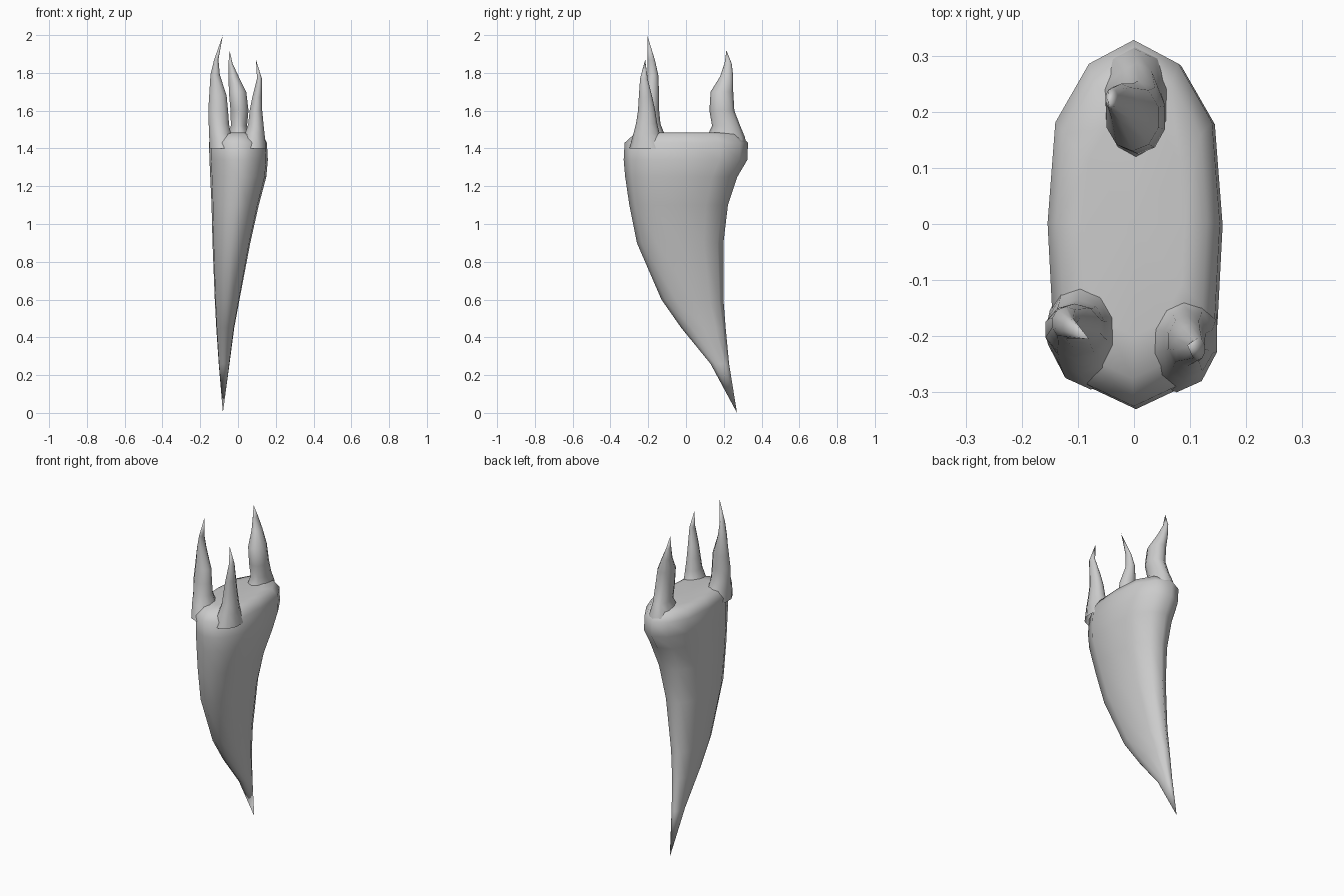
import bpy, bmesh, math

# Rounded-diamond outline of the flattened tapering body
HALF = [(0, 1), (.52, .87), (.91, .55), (1, 0), (.94, -.54), (.54, -.88), (0, -1)]
BODY = HALF + [(-x, y) for x, y in HALF[-2:0:-1]]
ROUND = [(math.sin(math.tau * i / 10), math.cos(math.tau * i / 10)) for i in range(10)]


def loft(name, outline, stations, start=None, end=None):
    """Skin rings given as (z, x_min, x_max, y_min, y_max); close with points."""
    bm = bmesh.new()
    rings = []
    for z, x0, x1, y0, y1 in stations:
        cx, cy, rx, ry = (x0 + x1) / 2, (y0 + y1) / 2, (x1 - x0) / 2, (y1 - y0) / 2
        rings.append([bm.verts.new((cx + rx * u, cy + ry * v, z)) for u, v in outline])
    n = len(outline)
    for a, b in zip(rings, rings[1:]):
        for i in range(n):
            j = (i + 1) % n
            bm.faces.new((a[i], a[j], b[j], b[i]))
    for ring, point in ((rings[0], start), (rings[-1], end)):
        if point:
            p = bm.verts.new(point)
            for i in range(n):
                bm.faces.new((ring[i], ring[(i + 1) % n], p))
    bmesh.ops.recalc_face_normals(bm, faces=bm.faces[:])
    mesh = bpy.data.meshes.new(name)
    bm.to_mesh(mesh)
    bm.free()
    for p in mesh.polygons:
        p.use_smooth = True
    obj = bpy.data.objects.new(name, mesh)
    bpy.context.collection.objects.link(obj)
    return obj


# Curved body, narrowing to a point at the bottom
loft("body", BODY, [
    (.26, -.102, -.045, .13, .228),
    (.45, -.115, -.02, -.025, .21),
    (.60, -.123, .008, -.13, .198),
    (.90, -.135, .065, -.26, .198),
    (1.10, -.14, .11, -.30, .222),
    (1.25, -.147, .15, -.322, .272),
    (1.34, -.151, .158, -.33, .325),
    (1.43, -.154, .153, -.325, .328),
    (1.475, -.135, .13, -.275, .285),
    (1.485, -.09, .09, -.20, .20),
], start=(-.08, .27, 0), end=(0, 0, 1.475))

# Tall left front prong
loft("left_front_prong", ROUND, [
    (1.40, -.154, .00, -.295, -.08),
    (1.48, -.156, -.035, -.268, -.115),
    (1.53, -.158, -.045, -.245, -.135),
    (1.60, -.16, -.05, -.235, -.142),
    (1.68, -.155, -.058, -.222, -.142),
    (1.79, -.147, -.095, -.205, -.147),
    (1.87, -.127, -.103, -.204, -.165),
], end=(-.08, -.205, 2.0))

# Short right front prong
loft("right_front_prong", ROUND, [
    (1.40, .00, .152, -.30, -.09),
    (1.48, .035, .143, -.278, -.14),
    (1.53, .052, .137, -.265, -.152),
    (1.60, .06, .13, -.254, -.163),
    (1.67, .074, .128, -.25, -.178),
    (1.77, .10, .127, -.243, -.203),
], end=(.095, -.216, 1.87))

# Back prong
loft("back_prong", ROUND, [
    (1.40, -.08, .08, .08, .322),
    (1.46, -.06, .065, .11, .312),
    (1.52, -.04, .05, .138, .287),
    (1.60, -.042, .058, .124, .256),
    (1.70, -.051, .046, .13, .25),
    (1.78, -.051, .005, .18, .25),
    (1.85, -.051, -.028, .204, .242),
], end=(-.045, .214, 1.92))
